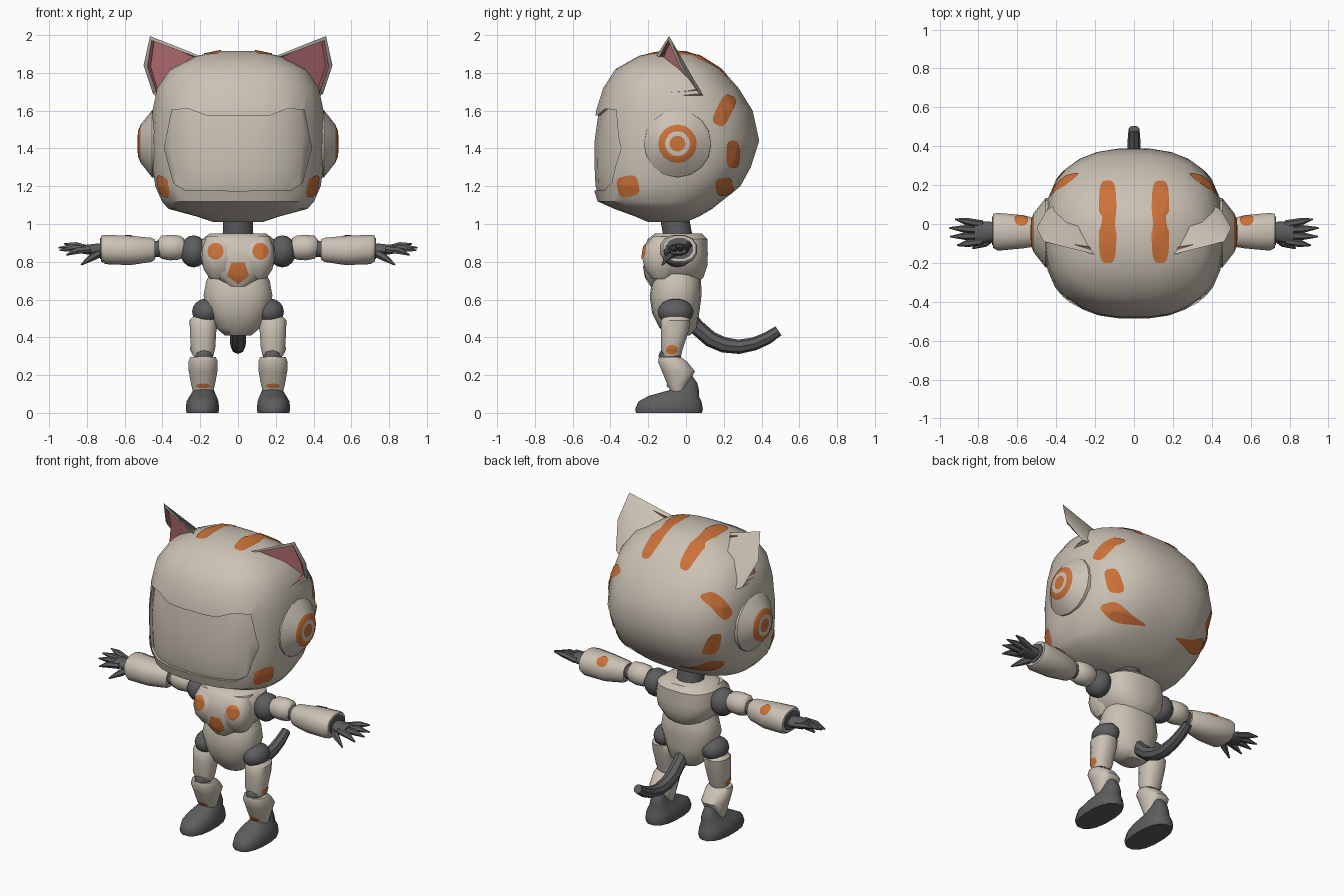
import bpy, bmesh, math
from mathutils import Vector
from mathutils.bvhtree import BVHTree

if "Cube" in bpy.data.objects:
    bpy.data.objects.remove(bpy.data.objects["Cube"])


def material(name, rgb):
    m = bpy.data.materials.new(name)
    m.use_nodes = True
    m.diffuse_color = (*rgb, 1)
    m.node_tree.nodes["Principled BSDF"].inputs["Base Color"].default_value = (*rgb, 1)
    return m


CREAM = material("warm cream", (0.6, 0.54, 0.46))
DARK = material("dark grey", (0.11, 0.11, 0.115))
ORANGE = material("orange", (0.6, 0.165, 0.04))
PINK = material("ear pink", (0.48, 0.16, 0.18))
parts = []


def finish(name, bm, mats, mirror=False, closed=True):
    if closed:
        bmesh.ops.recalc_face_normals(bm, faces=bm.faces)
    me = bpy.data.meshes.new(name)
    bm.to_mesh(me)
    bm.free()
    ob = bpy.data.objects.new(name, me)
    bpy.context.collection.objects.link(ob)
    for m in mats:
        me.materials.append(m)
    if mirror:
        ob.modifiers.new("Mirror", "MIRROR").use_mirror_merge = False
    parts.append(ob)
    return ob


def oval(k, n, power):
    a = 2 * math.pi * (k + 0.5) / n
    c, s = math.cos(a), math.sin(a)
    e = 2 / power
    return math.copysign(abs(c) ** e, c), math.copysign(abs(s) ** e, s)


def loft(name, rings, mat, n=12, power=2.0, axis="Z", mirror=False):
    """Skin ovals given as (position, centre a, centre b, radius a, radius b)."""
    bm = bmesh.new()
    loops = []
    for t, a, b, ra, rb in rings:
        loop = []
        for k in range(n):
            c, s = oval(k, n, power)
            p, q = a + ra * c, b + rb * s
            loop.append(bm.verts.new((p, q, t) if axis == "Z" else (t, p, q)))
        loops.append(loop)
    for lo, hi in zip(loops, loops[1:]):
        for k in range(n):
            j = (k + 1) % n
            bm.faces.new((lo[k], lo[j], hi[j], hi[k]))
    bm.faces.new(loops[0])
    bm.faces.new(loops[-1])
    return finish(name, bm, [mat], mirror)


def ball(name, centre, size, mat, mirror=True):
    bm = bmesh.new()
    bmesh.ops.create_uvsphere(bm, u_segments=14, v_segments=8, radius=1)
    for v in bm.verts:
        v.co = Vector(centre) + v.co * Vector(size)
    return finish(name, bm, [mat], mirror)


def tube(name, paths, mat, mirror=False, sides=2):
    """Tapered round rods through (x, y, z, radius) points."""
    cu = bpy.data.curves.new(name, "CURVE")
    cu.dimensions = "3D"
    cu.bevel_depth = 1
    cu.bevel_resolution = sides
    cu.use_fill_caps = True
    for path in paths:
        sp = cu.splines.new("POLY")
        sp.points.add(len(path) - 1)
        for pt, (x, y, z, r) in zip(sp.points, path):
            pt.co = (x, y, z, 1)
            pt.radius = r
    temp = bpy.data.objects.new("temp_rod", cu)
    bpy.context.collection.objects.link(temp)
    dg = bpy.context.evaluated_depsgraph_get()
    me = bpy.data.meshes.new_from_object(temp.evaluated_get(dg))
    bm = bmesh.new()
    bm.from_mesh(me)
    bpy.data.objects.remove(temp)
    return finish(name, bm, [mat], mirror)


def patch(name, target, centre, inward, u, ru, rv, power=2.0, n=24, rings=7, mirror=True):
    """Thin painted marking laid on the target's surface."""
    tree = BVHTree.FromObject(target, bpy.context.evaluated_depsgraph_get())
    d, u = Vector(inward).normalized(), Vector(u).normalized()
    v = d.cross(u)
    bm = bmesh.new()

    def drop(a, b):
        start = Vector(centre) + u * a + v * b - d
        hit, normal, _, _ = tree.ray_cast(start, d)
        return bm.verts.new(hit + normal * 0.005 if hit else start + d)

    loops = []
    for r in range(1, rings + 1):
        f = r / rings
        loops.append([drop(ru * f * oval(k, n, power)[0], rv * f * oval(k, n, power)[1]) for k in range(n)])
    mid = drop(0, 0)
    for k in range(n):
        j = (k + 1) % n
        bm.faces.new((mid, loops[0][k], loops[0][j]))
        for lo, hi in zip(loops, loops[1:]):
            bm.faces.new((lo[k], hi[k], hi[j], lo[j]))
    bm.normal_update()
    if sum(f.normal.dot(d) for f in bm.faces) > 0:
        bmesh.ops.reverse_faces(bm, faces=bm.faces)
    return finish(name, bm, [ORANGE], mirror, closed=False)


# Head shell: height, half width, front y, back y
profile = [(1.01, .13, -.2, 0), (1.04, .22, -.27, .07), (1.08, .37, -.38, .14), (1.12, .405, -.47, .19),
           (1.2, .44, -.495, .29), (1.3, .455, -.5, .345), (1.44, .465, -.5, .39), (1.6, .455, -.478, .355),
           (1.72, .43, -.44, .28), (1.82, .36, -.375, .19), (1.89, .22, -.25, .08), (1.915, .1, -.14, 0)]


def head_shell(name, inset):
    return loft(name, [(z, 0, (f + b) / 2, w - inset, (b - f) / 2 - inset) for z, w, f, b in profile],
                CREAM, n=28, power=2.5)


head = head_shell("head", 0)
visor = head_shell("visor", 0.014)

# Face opening cut from the head, with the visor sunk inside it
half = [(.0, 1.575), (.17, 1.575), (.26, 1.61), (.35, 1.605), (.39, 1.4), (.34, 1.215), (.28, 1.18), (0, 1.175)]
outline = half + [(-x, z) for x, z in reversed(half[1:-1])]
bm = bmesh.new()
face = bm.faces.new([bm.verts.new((x, -.65, z)) for x, z in outline])
ext = bmesh.ops.extrude_face_region(bm, geom=[face])
for v in ext["geom"]:
    if isinstance(v, bmesh.types.BMVert):
        v.co.y = -.28
cutter = finish("face_cutter", bm, [CREAM])
parts.remove(cutter)
for ob, mode in ((head, "DIFFERENCE"), (visor, "INTERSECT")):
    mod = ob.modifiers.new("Face", "BOOLEAN")
    mod.object, mod.operation, mod.solver = cutter, mode, "EXACT"
    dg = bpy.context.evaluated_depsgraph_get()
    me = bpy.data.meshes.new_from_object(ob.evaluated_get(dg))
    ob.modifiers.clear()
    ob.data = me
bpy.data.objects.remove(cutter)

# Cat ears with a sunken pink lining
bm = bmesh.new()
rim = [bm.verts.new(p) for p in [(.466, -.09, 1.995), (.5, -.02, 1.84), (.45, .07, 1.69),
                                 (.425, -.12, 1.67), (.19, -.16, 1.885)]]
back = [bm.verts.new(p) for p in [(.42, .09, 1.68), (.26, 0, 1.83)]]
opening = bm.faces.new(rim)
for loop in [(rim[0], rim[1], back[0]), (rim[1], rim[2], back[0]), (rim[0], back[0], back[1]),
             (rim[0], back[1], rim[4]), (rim[4], back[1], rim[3]), (rim[3], back[1], back[0]),
             (rim[3], back[0], rim[2])]:
    bm.faces.new(loop)
bmesh.ops.recalc_face_normals(bm, faces=bm.faces)
bmesh.ops.inset_region(bm, faces=[opening], thickness=0.026, depth=0)
inner = bmesh.ops.inset_region(bm, faces=[opening], thickness=0.006, depth=-0.02)
for f in [opening] + inner["faces"]:
    f.material_index = 1
finish("ear", bm, [CREAM, PINK], mirror=True)

# Round side discs with target rings
bm = bmesh.new()
steps = [(.18, .41, 0), (.178, .455, 0), (.102, .515, 0), (.066, .53, 1), (.042, .531, 0), (.002, .532, 1)]
last = None
for r, x, idx in steps:
    ring = [bm.verts.new((x, -.045 + r * math.cos(k * math.pi / 8), 1.425 + r * math.sin(k * math.pi / 8)))
            for k in range(16)]
    if last:
        for k in range(16):
            j = (k + 1) % 16
            bm.faces.new((last[k], last[j], ring[j], ring[k])).material_index = idx
    last = ring
bm.faces.new(last).material_index = 1
finish("side_disc", bm, [CREAM, ORANGE], mirror=True)

# Head markings
patch("crown_stripe", head, (.135, .01, 1.9), (0, 0, -1), (1, 0, 0), .045, .21, 4, rings=12)
for i, (y, z, w, h, tilt) in enumerate([(.2, 1.6, .04, .085, -.45), (.245, 1.37, .034, .072, 0),
                                        (.2, 1.2, .046, .046, .2), (-.305, 1.2, .056, .055, .2)]):
    patch("side_mark_%d" % (i + 1), head, (.4, y, z), (-1, 0, 0),
          (0, math.cos(tilt), math.sin(tilt)), w, h, 3.5)

# Neck, chest and belly
loft("neck", [(.92, 0, -.04, .085, .08), (1.03, 0, -.06, .08, .08)], DARK)
chest = loft("chest", [(.67, 0, -.07, .07, .12), (.72, 0, -.06, .14, .155), (.78, 0, -.055, .19, .17),
                       (.84, 0, -.055, .205, .172), (.92, 0, -.045, .19, .16), (.95, 0, -.04, .15, .125)],
             CREAM, n=20, power=2.6)
pecs = loft("chest_plate", [(.71, .1, -.13, .05, .05), (.76, .1, -.13, .085, .09), (.82, .1, -.13, .095, .105),
                            (.88, .1, -.13, .09, .095), (.935, .1, -.11, .07, .065)], CREAM, mirror=True, power=2.4)
loft("belly", [(.41, 0, -.04, .07, .06), (.45, 0, -.04, .12, .1), (.53, 0, -.055, .16, .125),
               (.62, 0, -.055, .185, .137), (.7, 0, -.05, .17, .13), (.76, 0, -.05, .14, .11)], CREAM, n=18, power=2.3)
patch("chest_spot", pecs, (.118, -.2, .855), (0, 1, 0), (1, 0, 0), .042, .042)
patch("sternum_mark", chest, (0, -.22, .745), (0, 1, 0), (0, 0, 1), .062, .06, n=5, mirror=False)

# Arms
ball("shoulder_joint", (.235, -.045, .855), (.075, .085, .085), DARK)
loft("upper_arm", [(.285, -.045, .875, .05, .05), (.31, -.045, .875, .065, .066), (.36, -.045, .875, .07, .07),
                   (.405, -.045, .877, .06, .063), (.42, -.045, .877, .045, .045)], CREAM, axis="X", mirror=True)
loft("elbow_joint", [(.4, -.045, .87, .045, .045), (.47, -.045, .865, .045, .045)], DARK, axis="X", mirror=True)
forearm = loft("forearm", [(.44, -.045, .865, .055, .055), (.46, -.045, .863, .065, .066),
                           (.57, -.04, .86, .088, .08), (.7, -.04, .865, .1, .08), (.725, -.035, .87, .09, .07)],
               CREAM, axis="X", mirror=True, power=2.3)
patch("forearm_spot", forearm, (.58, .02, .92), (0, -.7, -.7), (1, 0, 0), .035, .035)
loft("wrist", [(.7, -.035, .87, .075, .058), (.73, -.035, .87, .075, .058)], DARK, axis="X", mirror=True)
loft("palm", [(.68, -.035, .865, .04, .03), (.75, -.04, .865, .055, .032), (.82, -.045, .865, .056, .024)],
     DARK, axis="X", mirror=True)
fingers = []
for y, tip_x, tip_y, tip_z in [(0, .92, .025, .895), (-.03, .95, -.02, .875), (-.06, .945, -.065, .86),
                               (-.09, .91, -.11, .835)]:
    fingers.append([(.78, y, .866, .019), ((.8 + tip_x) / 2, (y + tip_y) / 2, .5 * (.88 + tip_z), .019),
                    (tip_x, tip_y, tip_z, .004)])
fingers.append([(.72, -.06, .85, .022), (.77, -.1, .825, .02), (.83, -.125, .785, .005)])
tube("fingers", fingers, DARK, mirror=True, sides=1)

# Legs
ball("hip_joint", (.17, -.055, .535), (.075, .095, .07), DARK)
thigh = loft("thigh", [(.3, .185, -.075, .055, .05), (.34, .185, -.075, .066, .06), (.43, .185, -.06, .072, .075),
                       (.49, .185, -.055, .073, .08), (.515, .18, -.055, .055, .06)], CREAM, mirror=True, power=2.4)
ball("knee_joint", (.182, -.085, .3), (.052, .06, .05), DARK)
shin = loft("shin", [(.11, .185, -.045, .055, .035), (.15, .185, -.045, .065, .055), (.22, .185, -.04, .078, .09),
                     (.27, .185, -.07, .08, .08), (.295, .185, -.085, .07, .06)], CREAM, mirror=True, power=2.4)
patch("knee_spot", thigh, (.24, -.075, .335), (-1, 0, 0), (0, 1, 0), .028, .025, rings=3)
patch("ankle_mark", shin, (.185, -.1, .145), (0, 1, 0), (1, 0, 0), .035, .012, rings=3)
loft("foot", [(0, .188, -.09, .085, .178), (.02, .188, -.09, .09, .182), (.06, .188, -.085, .086, .17),
              (.09, .185, -.065, .072, .135), (.12, .182, -.01, .055, .08), (.16, .182, .005, .042, .055),
              (.2, .182, -.01, .035, .04)], DARK, n=16, power=2.4, mirror=True)

# Tail
tube("tail", [[(0, .0, .53, .04), (0, .05, .46, .042), (0, .13, .39, .042), (0, .2, .36, .041), (0, .28, .35, .038),
               (0, .36, .365, .035), (0, .43, .395, .033), (0, .49, .435, .028)]], DARK)

# Soft shading with kept creases
bpy.ops.object.select_all(action="DESELECT")
for ob in parts:
    ob.select_set(True)
bpy.context.view_layer.objects.active = head
bpy.ops.object.shade_smooth_by_angle(angle=math.radians(42))
